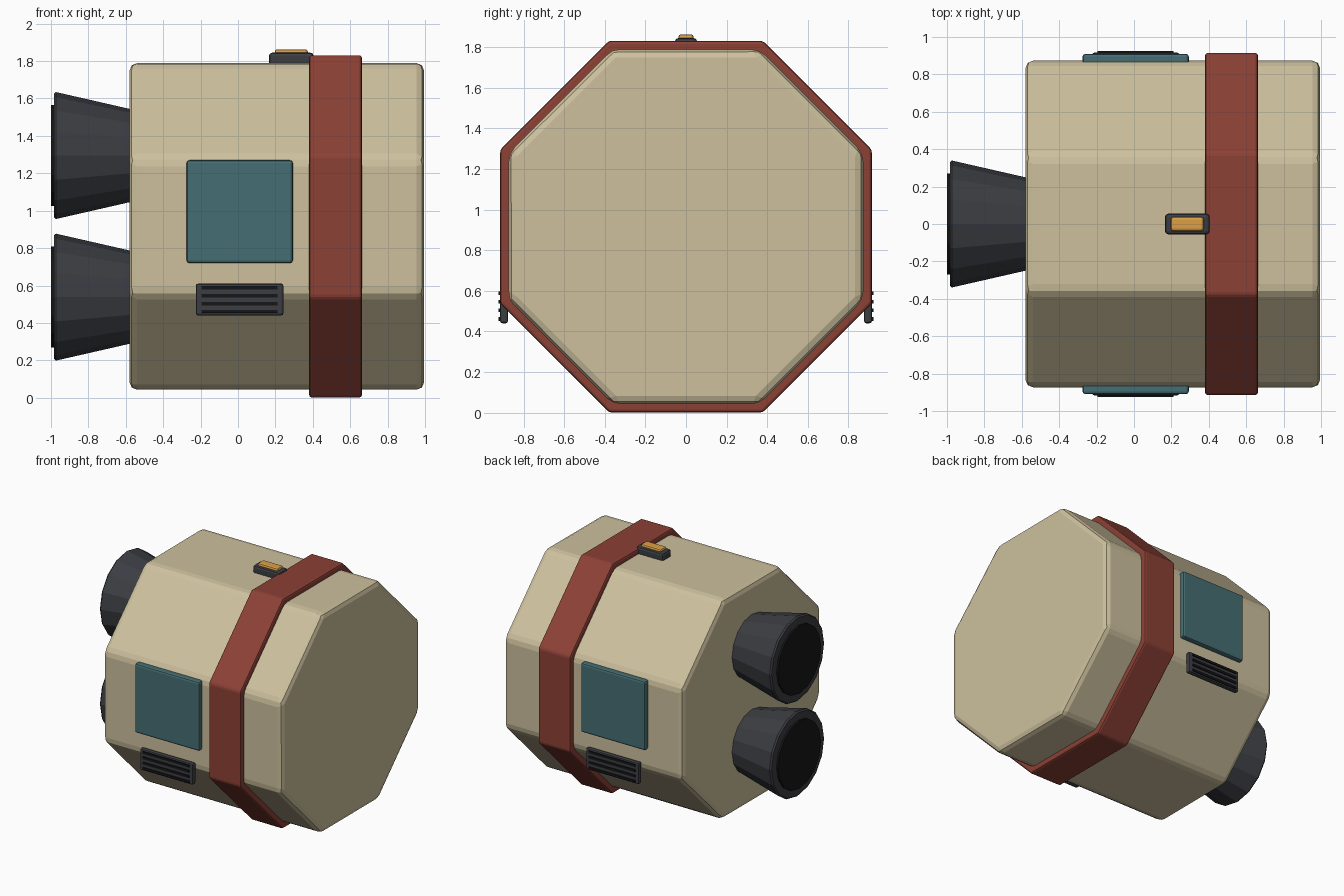
import bpy, math
from mathutils import Matrix

if "Cube" in bpy.data.objects:
    bpy.data.objects.remove(bpy.data.objects["Cube"])

ZC = 0.916  # height of the hull axis


def material(name, rgb):
    m = bpy.data.materials.new(name)
    m.diffuse_color = (*rgb, 1)
    m.use_nodes = True
    m.node_tree.nodes["Principled BSDF"].inputs["Base Color"].default_value = m.diffuse_color
    return m


TAN = material("tan_paint", (0.61, 0.53, 0.34))
RED = material("red_paint", (0.26, 0.052, 0.036))
TEAL = material("teal_panel", (0.06, 0.155, 0.17))
DARK = material("dark_metal", (0.045, 0.047, 0.055))
BLACK = material("black", (0.008, 0.008, 0.009))
AMBER = material("amber", (0.72, 0.35, 0.06))


def finish(name, mat, bevel, segments):
    ob = bpy.context.object
    ob.name = name
    ob.data.materials.append(mat)
    if bevel:
        b = ob.modifiers.new("bevel", 'BEVEL')
        b.width, b.segments = bevel, segments
        b.limit_method = 'ANGLE'
        b.angle_limit = math.radians(30)
    return ob


def box(name, lo, hi, mat, bevel=0.012, segments=1):
    bpy.ops.mesh.primitive_cube_add(size=1)
    ob = finish(name, mat, bevel, segments)
    size = [h - l for l, h in zip(lo, hi)]
    mid = [(h + l) / 2 for l, h in zip(lo, hi)]
    ob.data.transform(Matrix.Translation(mid) @ Matrix.Diagonal((*size, 1)))
    return ob


def lathe_x(name, sides, x0, x1, r0, r1, z, mat, bevel=0.0, segments=1, turn=0.0):
    """Cone or prism along x, from radius r0 at x0 to r1 at x1."""
    bpy.ops.mesh.primitive_cone_add(vertices=sides, radius1=r0, radius2=r1, depth=x1 - x0)
    ob = finish(name, mat, bevel, segments)
    ob.data.transform(Matrix.Translation(((x0 + x1) / 2, 0, z))
                      @ Matrix.Rotation(math.pi / 2, 4, 'Y') @ Matrix.Rotation(turn, 4, 'Z'))
    return ob


# Octagonal hull and raised band
K = 1 / math.cos(math.pi / 8)
lathe_x("hull", 8, -0.58, 0.995, 0.873 * K, 0.873 * K, ZC, TAN, 0.04, 2, math.pi / 8)
lathe_x("band", 8, 0.38, 0.663, 0.915 * K, 0.915 * K, ZC, RED, 0.015, 2, math.pi / 8)

# Two engine bells with dark throats
for tag, z in (("upper", 1.295), ("lower", 0.538)):
    lathe_x(tag + "_engine_bell", 16, -0.985, -0.56, 0.342, 0.245, z, DARK, 0.012)
    lathe_x(tag + "_engine_throat", 16, -1.0, -0.95, 0.27, 0.27, z, BLACK)

# Side panels and slatted vents on both sides
for tag, s in (("front", -1), ("back", 1)):
    def side_box(name, x0, x1, z0, z1, d0, d1, mat, bevel):
        ya, yb = sorted((s * d0, s * d1))
        box(tag + "_" + name, (x0, ya, z0), (x1, yb, z1), mat, bevel, 2)

    side_box("panel", -0.275, 0.293, 0.72, 1.27, 0.85, 0.91, TEAL, 0.015)
    side_box("vent", -0.225, 0.243, 0.44, 0.61, 0.876, 0.916, DARK, 0.012)
    for i in range(4):
        z = 0.461 + i * 0.0425
        side_box(f"vent_slat_{i + 1}", -0.195, 0.212, z - 0.009, z + 0.009, 0.90, 0.924, BLACK, 0)

# Beacon on the roof
box("beacon_base", (0.165, -0.055, 1.775), (0.405, 0.055, 1.845), DARK, 0.018, 2)
box("beacon_lamp", (0.197, -0.037, 1.82), (0.373, 0.037, 1.863), AMBER, 0.012, 2)
